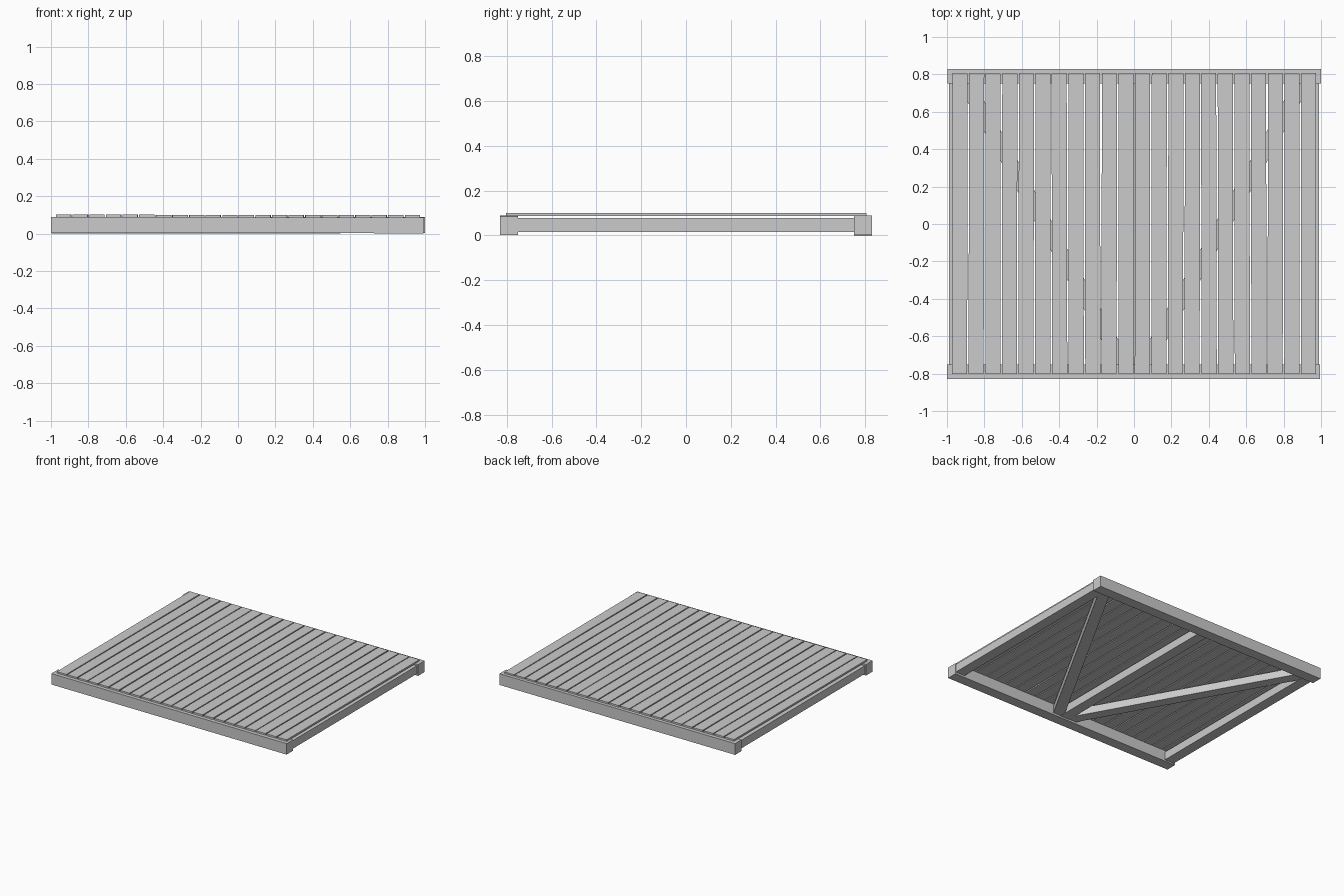
import bpy, bmesh, math, random
from mathutils import Matrix

if "Cube" in bpy.data.objects:
    bpy.data.objects.remove(bpy.data.objects["Cube"])

random.seed(4)


def prism(name, outline, z0, z1):
    """Extrude a flat xy outline from z0 to z1."""
    bm = bmesh.new()
    face = bm.faces.new([bm.verts.new((x, y, z0)) for x, y in outline])
    new = bmesh.ops.extrude_face_region(bm, geom=[face])["geom"]
    for v in new:
        if isinstance(v, bmesh.types.BMVert):
            v.co.z = z1
    bmesh.ops.recalc_face_normals(bm, faces=bm.faces)
    mesh = bpy.data.meshes.new(name)
    bm.to_mesh(mesh)
    bm.free()
    ob = bpy.data.objects.new(name, mesh)
    bpy.context.collection.objects.link(ob)
    return ob


def box(name, x0, x1, y0, y1, z0, z1):
    return prism(name, [(x0, y0), (x1, y0), (x1, y1), (x0, y1)], z0, z1)


# Long beams at the front and back, very slightly out of level
front = box("front_beam", -1.0, 0.993, -0.83, -0.75, 0.004, 0.088)
back = box("back_beam", -0.997, 1.0, 0.75, 0.83, 0.002, 0.088)
front.data.transform(Matrix.Rotation(0.002, 4, 'Y'))
back.data.transform(Matrix.Rotation(-0.001, 4, 'Y'))

# Side joists and centre joist between the beams
for name, x in (("left_joist", -0.95), ("centre_joist", 0.0), ("right_joist", 0.95)):
    box(name, x - 0.04, x + 0.04, -0.755, 0.755, 0.016, 0.078)

# Diagonal braces from the middle of the front beam to the back corners
for name, s in (("left_brace", -1), ("right_brace", 1)):
    h = 0.046
    prism(name, [(s * (0.055 - h), -0.752), (s * (0.055 + h), -0.752),
                 (s * (0.9 + h), 0.752), (s * (0.9 - h), 0.752)], 0.019, 0.076)

# Deck boards, each a touch crooked
count, start, pitch, width = 22, -0.972, 0.0888, 0.081
for i in range(count):
    board = box(f"deck_board_{i + 1}", -width / 2, width / 2, -0.803, 0.806, 0.088, 0.101)
    board.data.transform(Matrix.Rotation(random.uniform(-0.0025, 0.0025), 4, 'Z'))
    board.location.x = start + width / 2 + i * pitch
    board.location.z = 0.001 - 0.002 * i / count

# Rest the lowest corner on the ground
bpy.context.view_layer.update()
low = min((o.matrix_world @ v.co).z for o in (front, back) for v in o.data.vertices)
for o in bpy.context.collection.objects:
    o.location.z -= low
